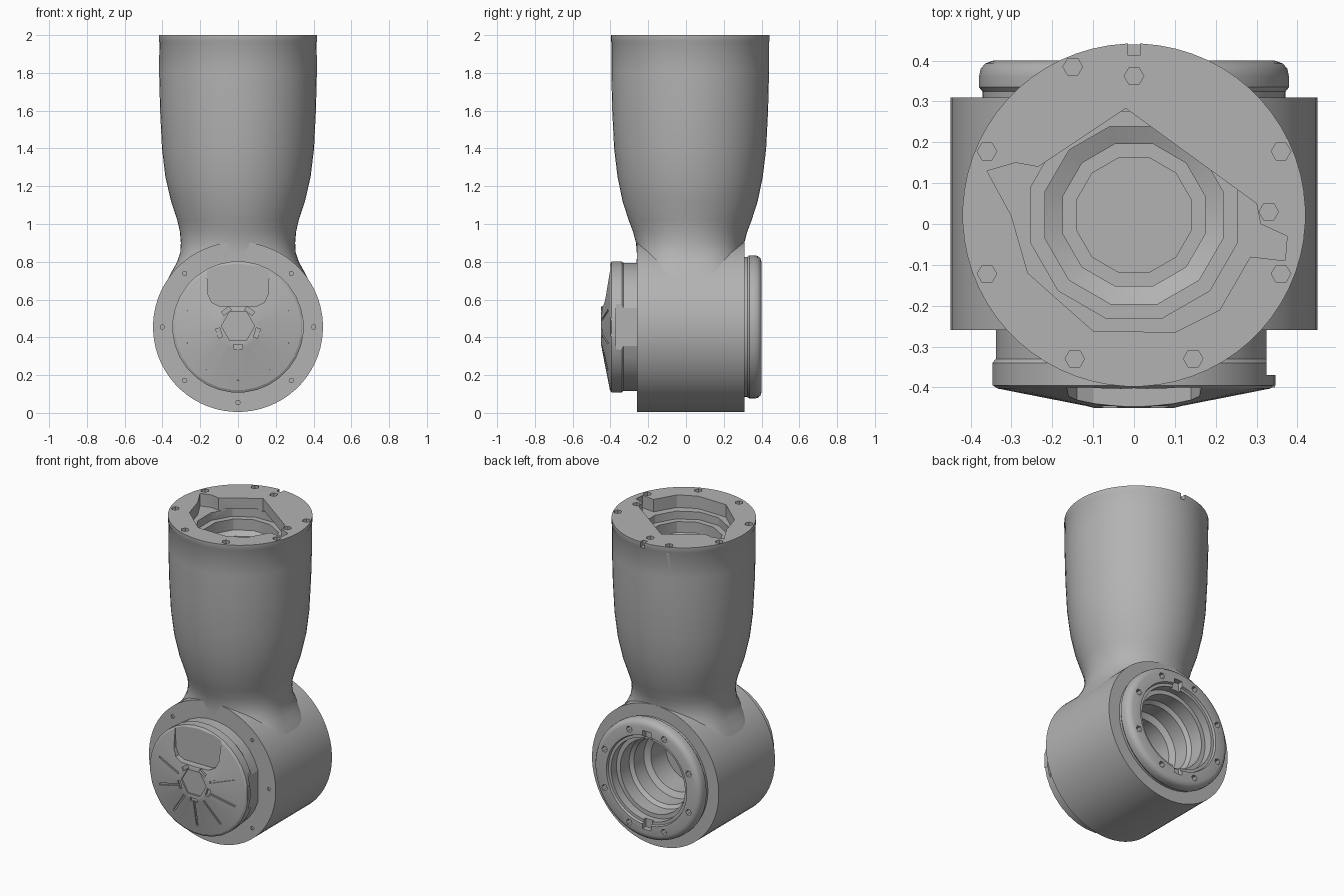
import bpy, bmesh
from math import sin, cos, pi, radians, copysign
from mathutils import Vector, Matrix

if "Cube" in bpy.data.objects:
    bpy.data.objects.remove(bpy.data.objects["Cube"])

grey = bpy.data.materials.new("plain grey")
grey.use_nodes = True
COLOUR = (0.45, 0.45, 0.45, 1)
grey.diffuse_color = COLOUR
grey.node_tree.nodes["Principled BSDF"].inputs["Base Color"].default_value = COLOUR

AXIS_Z = 0.455   # height of the horizontal joint axis
TUBE_Y = 0.022   # depth of the vertical tube axis


def finish(name, bm):
    bmesh.ops.recalc_face_normals(bm, faces=bm.faces)
    mesh = bpy.data.meshes.new(name)
    bm.to_mesh(mesh)
    bm.free()
    mesh.materials.append(grey)
    ob = bpy.data.objects.new(name, mesh)
    bpy.context.collection.objects.link(ob)
    return ob


def loft(bm, rings):
    """Skin closed rings of points and cap both ends."""
    loops = [[bm.verts.new(p) for p in ring] for ring in rings]
    for a, b in zip(loops, loops[1:]):
        for i in range(len(a)):
            j = (i + 1) % len(a)
            bm.faces.new((a[i], a[j], b[j], b[i]))
    bm.faces.new(loops[0])
    bm.faces.new(loops[-1])


def ring(rx, ry, h, n, axis, power=2):
    pts = []
    for i in range(n):
        t = 2 * pi * (i + 0.5) / n
        c, s = [copysign(abs(v) ** (2 / power), v) for v in (cos(t), sin(t))]
        pts.append((rx * c, TUBE_Y + ry * s, h) if axis == "Z"
                   else (rx * c, h, AXIS_Z + ry * s))
    return pts


def revolve(name, profile, n, axis):
    bm = bmesh.new()
    loft(bm, [ring(r, r, h, n, axis) for r, h in profile])
    return finish(name, bm)


def prism(bm, outline, h0, h1, axis):
    """Extrude a flat outline along z (x, y points) or y (x, z points)."""
    loft(bm, [[(a, b, h) if axis == "Z" else (a, h, b) for a, b in outline]
              for h in (h0, h1)])


def holes(spots, radius, h0, h1, axis):
    bm = bmesh.new()
    for a, b in spots:
        prism(bm, [(a + radius * cos(k * pi / 3), b + radius * sin(k * pi / 3))
                   for k in range(6)], h0, h1, axis)
    return finish("hole_cutter", bm)


def box(bm, centre, size, turn=Matrix()):
    bmesh.ops.create_cube(bm, size=1, matrix=Matrix.Translation(centre) @ turn
                          @ Matrix.Diagonal((*size, 1)))


def cut(ob, cutter):
    cutter.hide_render = True
    mod = ob.modifiers.new("cut", "BOOLEAN")
    mod.operation, mod.solver, mod.object = "DIFFERENCE", "EXACT", cutter
    bpy.context.view_layer.objects.active = ob
    bpy.ops.object.modifier_apply(modifier=mod.name)
    bpy.data.objects.remove(cutter)


def smooth(ob, angle):
    bpy.ops.object.select_all(action="DESELECT")
    ob.select_set(True)
    bpy.context.view_layer.objects.active = ob
    bpy.ops.object.shade_smooth_by_angle(angle=radians(angle))


def circle(radius, count, start=0):
    return [(radius * cos(start + 2 * pi * k / count),
             AXIS_Z + radius * sin(start + 2 * pi * k / count)) for k in range(count)]


# Upper tube: height, half width, half depth, squareness; flares into the joint
sections = [(2, .42, .42, 2), (1.968, .42, .42, 2), (1.962, .417, .417, 2),
            (1.8, .418, .418, 2), (1.6, .413, .413, 2), (1.4, .403, .403, 2),
            (1.25, .385, .385, 2), (1.12, .355, .358, 2), (1.02, .322, .326, 2),
            (.96, .308, .303, 2), (.9, .303, .287, 2.1), (.85, .306, .283, 2.3),
            (.8, .322, .283, 2.7), (.75, .35, .283, 3.2), (.71, .37, .28, 3.6)]
bm = bmesh.new()
loft(bm, [ring(rx, ry, z, 64, "Z", p) for z, rx, ry, p in sections])
tube = finish("upper_tube", bm)

# Irregular mouth in the top flange, above a stepped bore
mouth = [(-.02, .283), (-.235, .14), (-.29, .15), (-.36, .13), (-.3, .02),
         (-.26, -.12), (-.1, -.262), (.1, -.265), (.21, -.21), (.285, -.08),
         (.37, -.09), (.375, -.03), (.31, 0), (.3, .05)]
bm = bmesh.new()
prism(bm, mouth, 1.92, 2.1, "Z")
cut(tube, finish("mouth_cutter", bm))
cut(tube, revolve("bore_cutter", [(.262, 1.93), (.262, 1.87), (.225, 1.87),
                                  (.225, 1.8), (.18, 1.78), (.18, 1.74),
                                  (.145, 1.74), (.145, 1.6)], 12, "Z"))

# Screw holes and an index notch on the flange
side = [(x * s, y) for s in (-1, 1) for x, y in ((.36, .178), (.36, -.122), (.145, -.33))]
cut(tube, holes(side + [(-.15, .385), (0, .362), (.33, .03)], .024, 1.96, 2.1, "Z"))
bm = bmesh.new()
box(bm, (0, TUBE_Y + .41, 2), (.03, .04, .07))
cut(tube, finish("notch_cutter", bm))
smooth(tube, 30)

# Joint housing: drum, rounded rear collar and stepped rear bore in one profile
housing = revolve("joint_housing", [
    (.335, -.26), (.45, -.26), (.45, .31), (.372, .31), (.372, .325), (.38, .335),
    (.38, .36), (.376, .38), (.365, .393), (.345, .4), (.285, .4), (.28, .385),
    (.262, .385), (.262, .33), (.235, .33), (.235, .24), (.215, .22), (.215, .12),
    (.18, .1), (.18, -.05), (.13, -.05), (.13, -.12)], 64, "Y")
cut(housing, holes(circle(.322, 8, pi / 8), .02, .36, .45, "Y"))
cut(housing, holes(circle(.4, 8), .012, -.3, -.25, "Y"))
bm = bmesh.new()
for s in (-1, 1):
    box(bm, (0, .39, AXIS_Z + s * .28), (.06, .05, .07))
cut(housing, finish("slot_cutter", bm))
smooth(housing, 35)

# Front cap: shallow cone on a short drum
cap = revolve("front_cap", [(.34, -.25), (.34, -.33), (.348, -.34), (.348, -.395),
                            (.335, -.403), (.115, -.446), (.1, -.45)], 32, "Y")

# Cap pocket above the hub, hub recess and flat on the left side
bm = bmesh.new()
half = [(.165, .77), (.16, .63), (.14, .585), (.1, .565)]
prism(bm, half + [(-x, z) for x, z in reversed(half)] + [(0, .79)], -.5, -.4, "Y")
cut(cap, finish("pocket_cutter", bm))
cut(cap, holes([(0, AXIS_Z + .005)], .088, -.5, -.44, "Y"))
bm = bmesh.new()
box(bm, (.38, -.31, .4), (.11, .12, .36))
cut(cap, finish("side_cutter", bm))

# Radial grooves following the slope of the cone
bm = bmesh.new()
for k in range(-3, 4):
    turn = Matrix.Rotation(radians(90 - 36 * k), 4, "Y")
    centre = turn @ Vector((.2, -.433, 0)) + Vector((0, 0, AXIS_Z))
    box(bm, centre, (.17, .022, .012), turn @ Matrix.Rotation(radians(11), 4, "Z"))
cut(cap, finish("groove_cutter", bm))

# Small gaps around the hub rim
bm = bmesh.new()
for k in range(5):
    turn = Matrix.Rotation(radians(90 + 72 * k), 4, "Y")
    centre = turn @ Vector((.105, -.45, 0)) + Vector((0, 0, AXIS_Z))
    box(bm, centre, (.022, .03, .05), turn)
cut(cap, finish("gap_cutter", bm))
smooth(cap, 20)

# Small tab on the cap's left edge
bm = bmesh.new()
box(bm, (.335, -.385, AXIS_Z), (.02, .03, .1))
finish("cap_tab", bm)
